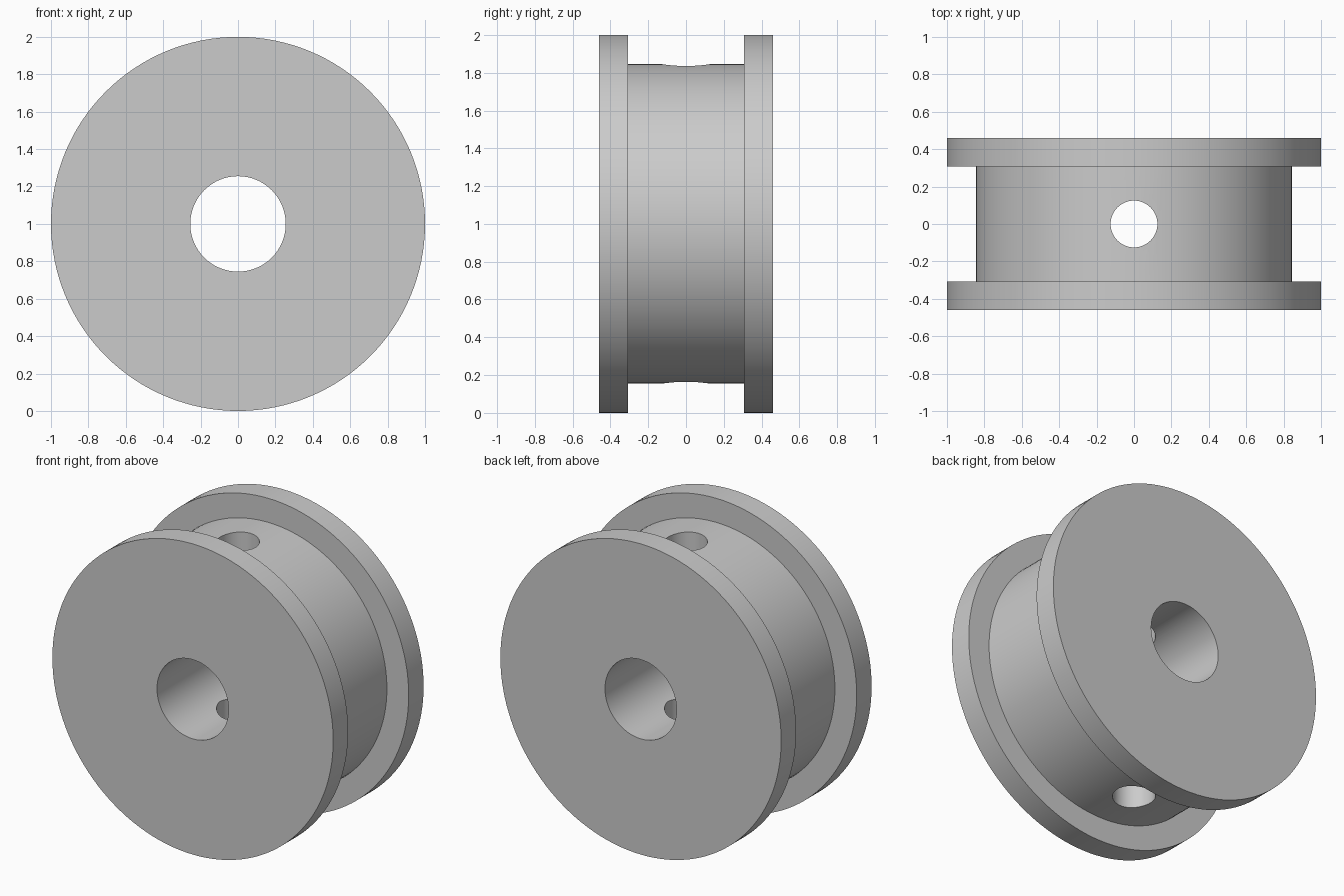
import bpy
import bmesh
from math import radians, tau
from mathutils import Matrix

SEGMENTS = 128
CENTRE_Z = 1.0
FLANGE_R, DRUM_R, BORE_R, HOLE_R = 1.0, 0.845, 0.255, 0.125
HALF_WIDTH, HALF_DRUM = 0.46, 0.308

default_cube = bpy.data.objects.get("Cube")
if default_cube:
    bpy.data.objects.remove(default_cube, do_unlink=True)

# Plain grey finish
grey = bpy.data.materials.new("grey")
grey.use_nodes = True
colour = (0.6, 0.6, 0.6, 1)
grey.diffuse_color = colour
grey.node_tree.nodes["Principled BSDF"].inputs["Base Color"].default_value = colour


def add_object(name, bm):
    """Turn a bmesh into a grey scene object."""
    bmesh.ops.recalc_face_normals(bm, faces=bm.faces)
    mesh = bpy.data.meshes.new(name)
    bm.to_mesh(mesh)
    bm.free()
    mesh.materials.append(grey)
    obj = bpy.data.objects.new(name, mesh)
    bpy.context.collection.objects.link(obj)
    return obj


# Flanged spool: closed half-section (radius, y) spun about the bore axis
half = [(BORE_R, HALF_WIDTH), (FLANGE_R, HALF_WIDTH),
        (FLANGE_R, HALF_DRUM), (DRUM_R, HALF_DRUM)]
section = half + [(r, -y) for r, y in reversed(half)]
bm = bmesh.new()
ring = [bm.verts.new((r, y, CENTRE_Z)) for r, y in section]
edges = [bm.edges.new((v, ring[(i + 1) % len(ring)])) for i, v in enumerate(ring)]
bmesh.ops.spin(bm, geom=ring + edges, cent=(0, 0, CENTRE_Z), axis=(0, 1, 0),
               angle=tau, steps=SEGMENTS, use_merge=True)
bmesh.ops.remove_doubles(bm, verts=bm.verts, dist=0.0001)
spool = add_object("flanged_spool", bm)

# Cross hole drilled vertically through the drum
bm = bmesh.new()
bmesh.ops.create_cone(bm, cap_ends=True, segments=64, radius1=HOLE_R,
                      radius2=HOLE_R, depth=2.5,
                      matrix=Matrix.Translation((0, 0, CENTRE_Z)))
drill = add_object("cross_hole_cutter", bm)
drill.hide_render = True

cut = spool.modifiers.new("cross_hole", "BOOLEAN")
cut.operation = "DIFFERENCE"
cut.solver = "EXACT"
cut.object = drill

bpy.ops.object.select_all(action="DESELECT")
spool.select_set(True)
bpy.context.view_layer.objects.active = spool
bpy.ops.object.modifier_apply(modifier=cut.name)
bpy.data.objects.remove(drill, do_unlink=True)
bpy.ops.object.shade_smooth_by_angle(angle=radians(30))
